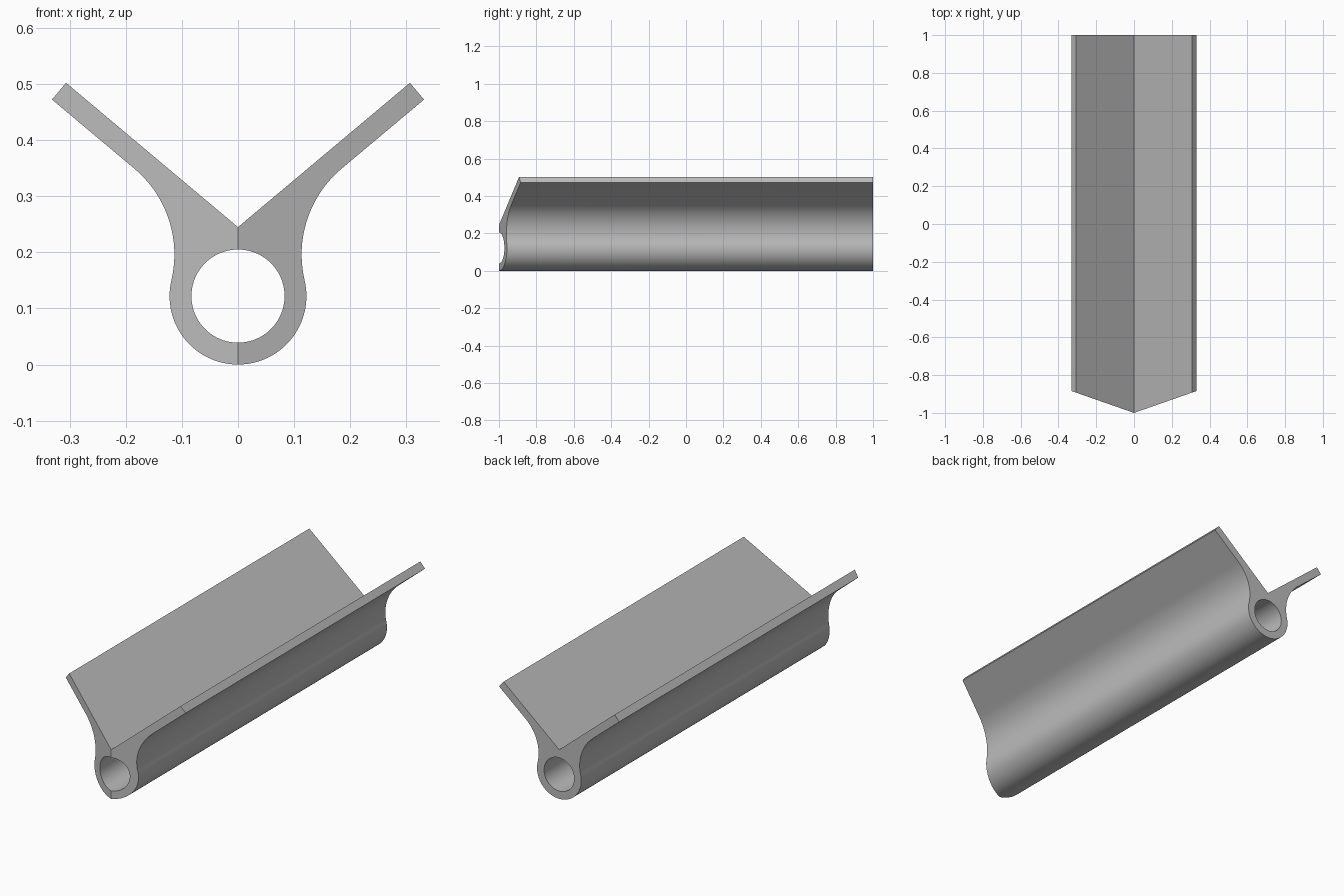
import bpy, bmesh
from math import sin, cos, radians
from mathutils import Vector

cube = bpy.data.objects.get("Cube")
if cube:
    bpy.data.objects.remove(cube, do_unlink=True)

# Colour
grey = bpy.data.materials.new("plain grey")
grey.use_nodes = True
colour = (0.5, 0.5, 0.5, 1)
grey.diffuse_color = colour
grey.node_tree.nodes["Principled BSDF"].inputs["Base Color"].default_value = colour


def arc(cx, cz, radius, start, end, steps):
    """Points on an arc, angles in degrees."""
    angles = [radians(start + (end - start) * i / steps) for i in range(steps + 1)]
    return [(cx + radius * cos(a), cz + radius * sin(a)) for a in angles]


# Half cross-section: tube wall, fillet, sloping wing, bore
OUTER, BORE, FILLET = 0.122, 0.083, 0.2
WING_ANGLE, WING_LENGTH, WING_THICK, VALLEY = 40, 0.4, 0.039, 0.245
JOIN = 13.3  # angle where tube and fillet meet
a = radians(WING_ANGLE)
tip = Vector((WING_LENGTH * cos(a), VALLEY + WING_LENGTH * sin(a)))
tip_under = tip + WING_THICK * Vector((sin(a), -cos(a)))
reach = OUTER + FILLET
fillet_x = reach * cos(radians(JOIN))
fillet_z = OUTER + reach * sin(radians(JOIN))

profile = arc(0, OUTER, OUTER, -90, JOIN, 32)
profile += arc(fillet_x, fillet_z, FILLET, 180 + JOIN, 90 + WING_ANGLE, 20)[1:]
profile += [tip_under, tip, (0, VALLEY)]
profile += arc(0, OUTER, BORE, 90, -90, 40)

# Extrude from the swept-back front to the flat back, leaving the middle open
bm = bmesh.new()
SWEEP = 0.35
front = [bm.verts.new((x, -1 + SWEEP * x, z)) for x, z in profile]
back = [bm.verts.new((x, 1, z)) for x, z in profile]
bm.faces.new(front)
bm.faces.new(back[::-1])
last = len(profile) - 1
valley = last - 41
for i in range(last):
    if i != valley:
        bm.faces.new((front[i], back[i], back[i + 1], front[i + 1]))

# Mirror to the other side
bmesh.ops.mirror(bm, geom=bm.verts[:] + bm.edges[:] + bm.faces[:],
                 axis='X', merge_dist=0.0001)
bmesh.ops.remove_doubles(bm, verts=bm.verts[:], dist=0.0001)
bmesh.ops.recalc_face_normals(bm, faces=bm.faces[:])

mesh = bpy.data.meshes.new("winged_tube")
bm.to_mesh(mesh)
bm.free()
mesh.materials.append(grey)
tube = bpy.data.objects.new("winged_tube", mesh)
bpy.context.collection.objects.link(tube)

# Smooth curved walls, sharp corners
bpy.ops.object.select_all(action='DESELECT')
tube.select_set(True)
bpy.context.view_layer.objects.active = tube
bpy.ops.object.shade_smooth_by_angle(angle=radians(18))
